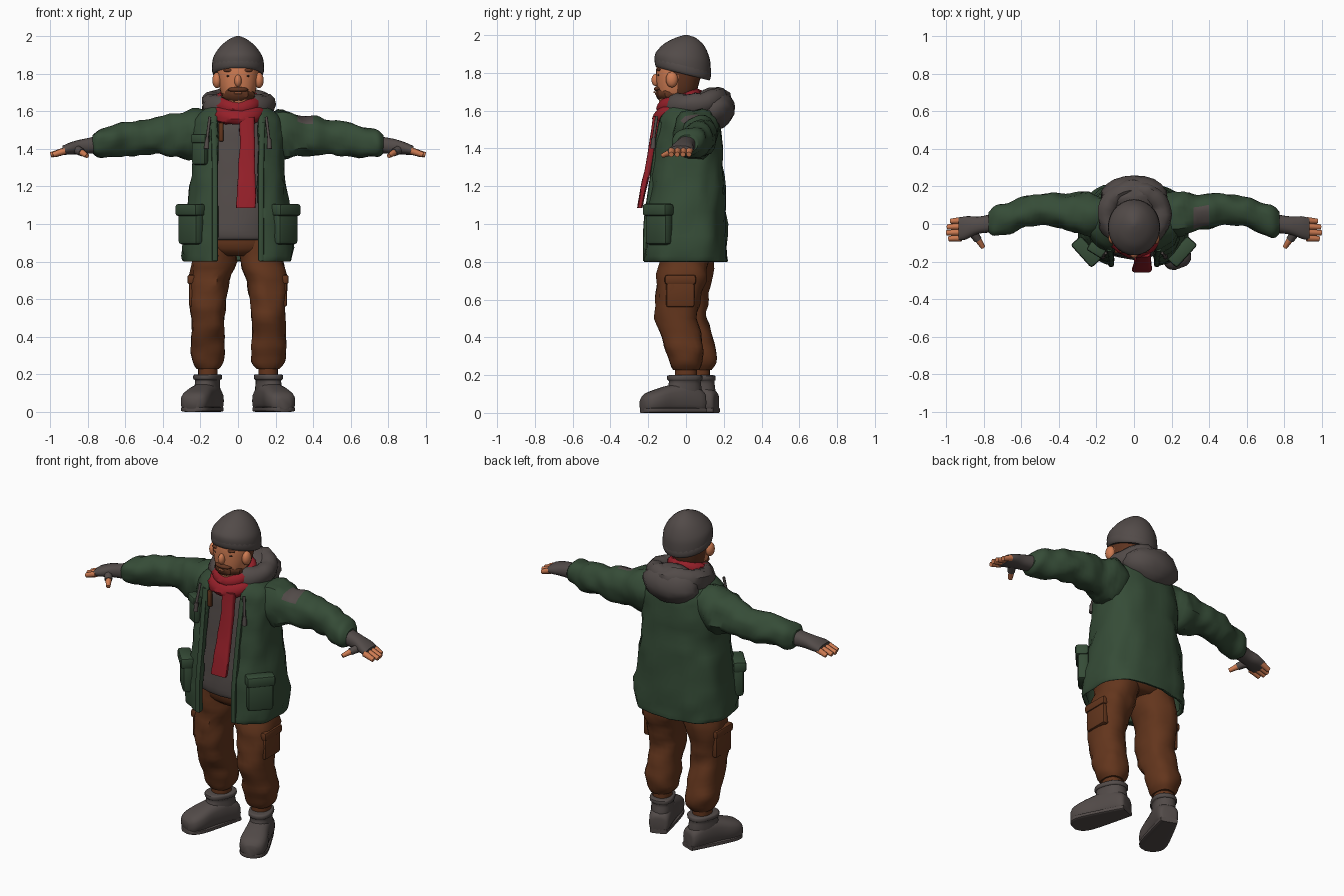
import bpy, bmesh, math
from mathutils import Vector, Matrix, noise

if "Cube" in bpy.data.objects:
    bpy.data.objects.remove(bpy.data.objects["Cube"])


def material(name, r, g, b):
    m = bpy.data.materials.new(name)
    m.use_nodes = True
    m.diffuse_color = (r, g, b, 1)
    m.node_tree.nodes["Principled BSDF"].inputs["Base Color"].default_value = (r, g, b, 1)
    return m


GREEN = material("jacket green", .036, .072, .038)
GREY = material("warm grey", .085, .070, .066)
BROWN = material("trouser brown", .125, .036, .012)
HAIR = material("hair brown", .12, .036, .015)
RED = material("scarf red", .30, .014, .022)
SKIN = material("skin", .62, .20, .085)
DARK = material("dark brown", .03, .014, .008)


def finish(name, bm, mats, angle=40, fix=True):
    if fix:
        bmesh.ops.recalc_face_normals(bm, faces=bm.faces[:])
    me = bpy.data.meshes.new(name)
    bm.to_mesh(me)
    bm.free()
    for m in mats:
        me.materials.append(m)
    ob = bpy.data.objects.new(name, me)
    bpy.context.scene.collection.objects.link(ob)
    bpy.ops.object.select_all(action='DESELECT')
    ob.select_set(True)
    bpy.context.view_layer.objects.active = ob
    bpy.ops.object.shade_smooth_by_angle(angle=math.radians(angle))
    return ob


def spline(rows, steps):
    """Catmull-Rom resampling of profile rows."""
    out = []
    for i in range(len(rows) - 1):
        p0, p1 = rows[max(i - 1, 0)], rows[i]
        p2, p3 = rows[i + 1], rows[min(i + 2, len(rows) - 1)]
        for k in range(steps):
            t = k / steps
            out.append([b + .5 * t * (c - a + t * (2*a - 5*b + 4*c - d + t * (3*(b - c) + d - a)))
                        for a, b, c, d in zip(p0, p1, p2, p3)])
    return out + [list(rows[-1])]


def loft(name, rows, mats, axis='Z', side=1, n=20, power=2.3, steps=3, fold=0, gap=0, deform=None, rule=None):
    """Rows are x, y, z, half width, half depth; a gap leaves the front open."""
    bm = bmesh.new()
    rings = []
    for x, y, z, a, b in spline(rows, steps):
        lo = -math.acos(min(1, gap / a) ** (power / 2)) if gap else 0
        span = math.pi - 2 * lo if gap else 2 * math.pi
        ring = []
        for k in range(n):
            t = lo + span * k / (n - 1 if gap else n)
            c, s = math.cos(t), math.sin(t)
            u = a * math.copysign(abs(c) ** (2 / power), c)
            v = b * math.copysign(abs(s) ** (2 / power), s)
            off = Vector({'Z': (u, v, 0), 'X': (0, u, v), 'Y': (u, 0, v)}[axis])
            p = Vector((x, y, z)) + off
            p += off * fold * noise.noise(p * 13 + Vector((side * 5, 0, 0)))
            p.x *= side
            ring.append(bm.verts.new(deform(p) if deform else p))
        rings.append(ring)
    for r, q in zip(rings, rings[1:]):
        for k in range(n - 1 if gap else n):
            j = (k + 1) % n
            bm.faces.new((r[k], r[j], q[j], q[k]))
    if not gap:
        bm.faces.new(rings[0])
        bm.faces.new(rings[-1])
        bmesh.ops.recalc_face_normals(bm, faces=bm.faces[:])
    if rule:
        bm.normal_update()
        for f in bm.faces:
            f.material_index = rule(f)
    return finish(name, bm, mats, fix=not gap)


def wrap(name, centre, rx, ry, thick, high, mat, tilt=0, back=0, fold=.25):
    """Cloth roll around the neck; back makes it fuller behind."""
    bm = bmesh.new()
    n, m = 32, 12
    grid = []
    for i in range(n):
        a = 2 * math.pi * i / n
        grow = 1 + back * max(0, math.sin(a))
        row = []
        for j in range(m):
            t = 2 * math.pi * j / m
            p = Vector((math.cos(a) * 2, math.sin(a) * 2, math.sin(t)))
            g = grow * (1 + fold * noise.noise(p * 1.7 + Vector(centre)))
            r = thick * g * math.cos(t)
            y = (ry + r) * math.sin(a)
            row.append(bm.verts.new(Vector(centre) + Vector(((rx + r) * math.cos(a), y, high * g * math.sin(t) + tilt * y))))
        grid.append(row)
    for i in range(n):
        for j in range(m):
            p, q, k = grid[i], grid[(i + 1) % n], (j + 1) % m
            bm.faces.new((p[j], q[j], q[k], p[k]))
    return finish(name, bm, [mat])


def ball(name, centre, size, mat, fold=0):
    bm = bmesh.new()
    bmesh.ops.create_uvsphere(bm, u_segments=20, v_segments=12, radius=1)
    for v in bm.verts:
        v.co *= 1 + fold * noise.noise(v.co * 2.5)
    bmesh.ops.transform(bm, matrix=Matrix.Translation(centre) @ Matrix.Diagonal((*size, 1)), verts=bm.verts)
    return finish(name, bm, [mat])


def box(name, centre, size, mat, turn=0, bevel=.012):
    bm = bmesh.new()
    bmesh.ops.create_cube(bm, size=1)
    bmesh.ops.scale(bm, vec=size, verts=bm.verts)
    bmesh.ops.bevel(bm, geom=bm.edges[:], offset=bevel, segments=2, affect='EDGES', profile=.5)
    bmesh.ops.transform(bm, matrix=Matrix.Translation(centre) @ Matrix.Rotation(turn, 4, 'Z'), verts=bm.verts)
    return finish(name, bm, [mat])


def rod(name, p, q, r1, r2, mat):
    p, q = Vector(p), Vector(q)
    bm = bmesh.new()
    bmesh.ops.create_cone(bm, cap_ends=True, segments=8, radius1=r1, radius2=r2, depth=(q - p).length)
    m = Matrix.Translation((p + q) / 2) @ (q - p).to_track_quat('Z', 'Y').to_matrix().to_4x4()
    bmesh.ops.transform(bm, matrix=m, verts=bm.verts)
    return finish(name, bm, [mat], 50)


# Head, with hair behind the face
loft("head", [(0, -.07, 1.64, .055, .07), (0, -.05, 1.69, .088, .1), (0, -.042, 1.76, .106, .115),
              (0, -.03, 1.84, .11, .125), (0, -.02, 1.92, .09, .1)], [SKIN, HAIR], n=28,
     rule=lambda f: int(f.calc_center_median().y > -.055))
loft("neck", [(0, -.01, 1.52, .07, .07), (0, -.01, 1.72, .07, .07)], [SKIN])
ball("beard", (0, -.085, 1.69), (.088, .078, .053), HAIR, .12)
ball("moustache", (0, -.14, 1.715), (.055, .03, .016), HAIR)
box("mouth", (0, -.168, 1.698), (.04, .008, .01), SKIN, bevel=.003)
ball("nose", (0, -.158, 1.762), (.019, .025, .033), SKIN)
for side, word in ((1, "left"), (-1, "right")):
    ball(word + "_ear", (side * .112, -.075, 1.765), (.025, .032, .042), SKIN)
    ball(word + "_eye", (side * .045, -.143, 1.788), (.016, .008, .008), DARK)
    ball(word + "_brow", (side * .048, -.143, 1.818), (.03, .012, .01), HAIR)


# Knitted hat, lower at the back
def hat_tilt(p):
    p.z -= .25 * (p.y + .015) * min(1, max(0, (2 - p.z) / .15))
    return p


loft("hat", [(0, -.015, 1.80, .128, .138), (0, -.017, 1.815, .136, .147), (0, -.017, 1.86, .137, .148),
             (0, -.012, 1.90, .126, .137), (0, -.006, 1.95, .09, .105), (0, 0, 1.985, .045, .055),
             (0, 0, 2.0, .008, .01)], [GREY], n=28, power=2, deform=hat_tilt)
wrap("hat_band", (0, -.017, 1.825), .129, .139, .01, .03, GREY, tilt=-.25, fold=0)

# Scarf and its hanging tail
wrap("scarf_lower", (0, -.04, 1.60), .105, .095, .045, .045, RED, tilt=.3)
wrap("scarf_upper", (0, -.035, 1.65), .09, .085, .038, .04, RED, tilt=.3)
loft("scarf_tail", [(.045, -.15, 1.57, .04, .025), (.05, -.172, 1.45, .041, .02), (.046, -.195, 1.32, .045, .018),
                    (.044, -.225, 1.19, .049, .016), (.042, -.245, 1.085, .052, .014)], [RED], power=4, fold=.15)

# Hood resting on the shoulders
wrap("hood_rim", (0, .05, 1.635), .145, .13, .052, .062, GREY, tilt=.12, back=.15)
ball("hood_bag", (0, .145, 1.61), (.178, .113, .112), GREY, .08)

# Sweater
loft("sweater", [(0, 0, .915, .215, .172), (0, 0, .93, .222, .184), (0, 0, 1.0, .225, .187), (0, .005, 1.2, .21, .172),
                 (0, .01, 1.4, .2, .155), (0, .01, 1.52, .18, .135), (0, .01, 1.6, .1, .1)], [GREY], fold=.05)
box("strap", (-.09, -.145, 1.49), (.025, .02, .1), BROWN, bevel=.004)

# Open jacket
jacket = loft("jacket", [(0, -.006, .80, .288, .218), (0, -.006, .83, .296, .222), (0, -.004, 1.0, .283, .219),
                         (0, .002, 1.2, .256, .203), (0, .008, 1.36, .243, .186), (0, .012, 1.48, .246, .174),
                         (0, .014, 1.56, .228, .158), (0, .015, 1.61, .178, .135), (0, .015, 1.645, .125, .11)],
              [GREEN], n=44, power=2.6, fold=.07, gap=.112)
shell = jacket.modifiers.new("cloth thickness", 'SOLIDIFY')
shell.thickness, shell.offset = .025, -1

for side, word in ((1, "left"), (-1, "right")):
    # Sleeve, with a grey patch on the left upper arm
    loft(word + "_sleeve", [(.13, .04, 1.49, .1, .1), (.24, .05, 1.48, .118, .133), (.34, .06, 1.472, .1, .113),
                            (.42, .072, 1.465, .088, .1), (.5, .077, 1.46, .083, .093), (.6, .06, 1.45, .084, .089),
                            (.68, .028, 1.437, .086, .08), (.745, .012, 1.43, .08, .074), (.775, .01, 1.425, .055, .05)],
         [GREEN, GREY], 'X', side, power=2.1, steps=4, fold=.22,
         rule=lambda f: int(f.normal.z > .55 and .31 < f.calc_center_median().x < .4
                            and f.calc_center_median().y < .1))
    # Fingerless glove, fingers and thumb
    loft(word + "_glove", [(.75, .005, 1.422, .05, .046), (.83, -.008, 1.412, .047, .04),
                           (.89, -.02, 1.402, .06, .033), (.935, -.027, 1.39, .06, .025)], [GREY], 'X', side, fold=.1)
    for k, length in enumerate((.975, .993, .997, .985)):
        y = .018 - .031 * k
        rod(f"{word}_finger_{k + 1}", (side * .92, y, 1.39), (side * length, y - .003, 1.368), .019, .014, SKIN)
    rod(word + "_thumb_glove", (side * .86, -.04, 1.397), (side * .83, -.085, 1.38), .026, .021, GREY)
    rod(word + "_thumb", (side * .835, -.075, 1.383), (side * .803, -.125, 1.362), .019, .012, SKIN)

    # Jacket pockets, collar cords and front edging
    turn = side * math.radians(48)
    box(word + "_pocket", (side * .25, -.143, .99), (.15, .065, .2), GREEN, turn, .02)
    box(word + "_pocket_flap", (side * .255, -.148, 1.075), (.165, .075, .065), GREEN, turn, .014)
    rod(word + "_cord", (side * .15, -.155, 1.57), (side * .165, -.172, 1.45), .008, .008, GREY)
    rod(word + "_toggle", (side * .165, -.172, 1.455), (side * .167, -.175, 1.4), .012, .014, GREY)
    loft(word + "_front_edge", [(.122, -.212, .805, .016, .016), (.122, -.21, 1.0, .016, .016),
                                (.122, -.183, 1.2, .016, .016), (.125, -.155, 1.4, .016, .016),
                                (.13, -.13, 1.54, .016, .016)], [GREEN], 'Z', side, 10, 3)

    # Trouser leg; the right leg stands further back
    def back_step(p, side=side):
        p.y += .068 * min(1, max(0, (1 - p.z) / .65)) if side < 0 else 0
        return p

    loft(word + "_leg", [(.105, -.005, .93, .1, .13), (.13, -.012, .80, .117, .13), (.152, -.022, .70, .107, .132),
                         (.158, -.045, .60, .1, .118), (.16, -.052, .50, .091, .112), (.162, -.025, .40, .09, .106),
                         (.162, -.006, .33, .093, .101), (.16, 0, .265, .086, .09), (.16, 0, .228, .06, .068)],
         [BROWN], 'Z', side, fold=.14, deform=back_step)
    shift = 0 if side > 0 else .03
    box(word + "_cargo_pocket", (side * .242, -.03 + shift, .64), (.04, .15, .16), BROWN)
    box(word + "_cargo_flap", (side * .247, -.03 + shift, .705), (.046, .165, .05), BROWN)
    loft(word + "_ankle", [(.16, 0, .16, .052, .058), (.16, 0, .25, .052, .058)], [BROWN], 'Z', side, deform=back_step)

    # Boot, toes turned outward
    def place(p, side=side):
        q = Matrix.Rotation(side * math.radians(21), 3, 'Z') @ p
        return Vector((q.x + side * .16, q.y + (0 if side > 0 else .068), max(0, q.z)))

    loft(word + "_boot_foot", [(0, .1, .05, .035, .04), (0, .085, .06, .058, .06), (0, 0, .08, .066, .08),
                               (0, -.09, .074, .07, .074), (0, -.17, .062, .079, .062), (0, -.225, .052, .068, .05),
                               (0, -.25, .045, .035, .03)], [GREY], 'Y', side, power=2.8, deform=place)
    loft(word + "_boot_shaft", [(0, 0, .05, .06, .09), (0, -.008, .12, .062, .095), (0, -.005, .165, .06, .086),
                                (0, -.005, .175, .069, .094), (0, -.005, .195, .069, .094), (0, -.005, .2, .058, .08)],
         [GREY], 'Z', side, fold=.06, deform=place)
    loft(word + "_boot_sole", [(0, .1, .014, .05, .014), (0, 0, .014, .064, .014), (0, -.16, .014, .08, .014),
                               (0, -.225, .014, .066, .014), (0, -.25, .014, .03, .014)],
         [GREY], 'Y', side, power=5, deform=place)

# Trouser seat and the single chest pocket
loft("trouser_seat", [(0, 0, .83, .12, .1), (0, 0, .87, .2, .14), (0, 0, .96, .21, .15)], [BROWN])
box("chest_pocket", (-.2, -.132, 1.39), (.085, .05, .15), GREEN, -.55, .014)
box("chest_flap", (-.2, -.137, 1.455), (.095, .055, .05), GREEN, -.55)
